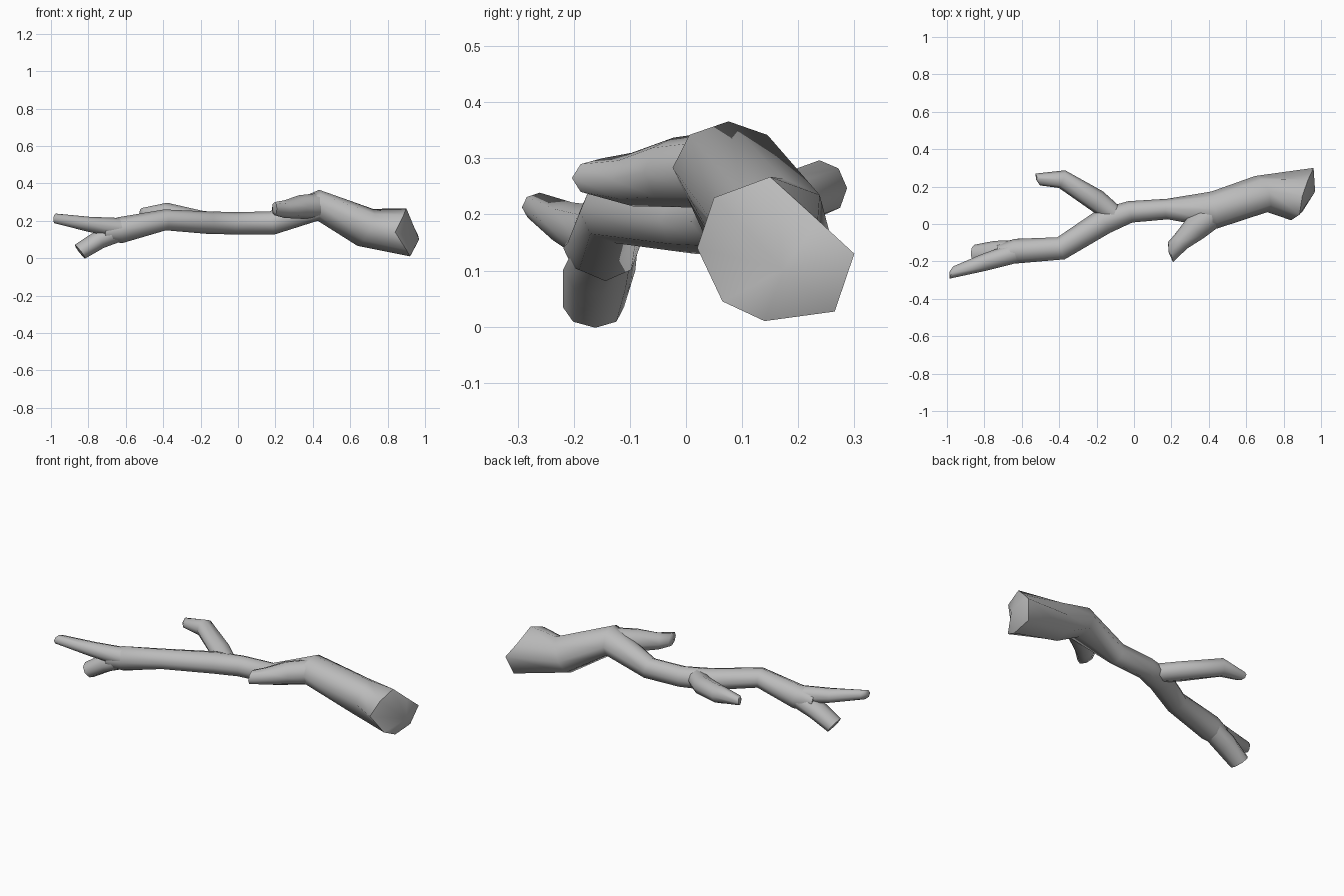
import bpy, bmesh, math
from mathutils import Vector

cube = bpy.data.objects.get("Cube")
if cube:
    bpy.data.objects.remove(cube, do_unlink=True)

bark = bpy.data.materials.new("grey_bark")
bark.use_nodes = True
bark.diffuse_color = (0.5, 0.5, 0.5, 1)
bark.node_tree.nodes["Principled BSDF"].inputs["Base Color"].default_value = (0.5, 0.5, 0.5, 1)

SIDES = 8


def limb(name, rings, end_normal=None, end_points=None, tip=0.01):
    """Loft rings of (x, y, z, half width, half height), then cap both ends."""
    bm = bmesh.new()
    centres = [Vector(r[:3]) for r in rings]
    loops = []
    for i, r in enumerate(rings):
        before, after = centres[max(i - 1, 0)], centres[min(i + 1, len(rings) - 1)]
        t = (after - before).normalized()
        if end_normal and i == len(rings) - 1:
            t = Vector(end_normal).normalized()
        side = Vector((-t.y, t.x, 0)).normalized()
        up = t.cross(side)
        loop = []
        for k in range(SIDES):
            a = math.tau * k / SIDES
            loop.append(bm.verts.new(centres[i] + side * r[3] * math.cos(a) + up * r[4] * math.sin(a)))
        loops.append(loop)
    if end_points:
        loops.append([bm.verts.new(p) for p in end_points])
    for a, b in zip(loops, loops[1:]):
        for k in range(SIDES):
            n = (k + 1) % SIDES
            bm.faces.new((a[k], a[n], b[n], b[k]))
    bm.faces.new(loops[0])
    # Slightly domed cap at the far end
    last = loops[-1]
    mid = sum((v.co for v in last), Vector()) / SIDES
    peak = bm.verts.new(mid + t * tip)
    for k in range(SIDES):
        bm.faces.new((last[k], last[(k + 1) % SIDES], peak))
    bmesh.ops.recalc_face_normals(bm, faces=bm.faces)
    mesh = bpy.data.meshes.new(name)
    bm.to_mesh(mesh)
    bm.free()
    mesh.materials.append(bark)
    ob = bpy.data.objects.new(name, mesh)
    bpy.context.collection.objects.link(ob)
    bpy.ops.object.select_all(action='DESELECT')
    bpy.context.view_layer.objects.active = ob
    ob.select_set(True)
    bpy.ops.object.shade_smooth_by_angle(angle=math.radians(58))
    return ob


# Main stem, thin fork end to thick broken end
limb("main_stem", [
    (-.72, -.165, .14, .055, .05),
    (-.63, -.145, .15, .066, .07),
    (-.39, -.13, .205, .062, .056),
    (-.16, .015, .19, .07, .06),
    (-.02, .065, .187, .058, .06),
    (.18, .08, .188, .055, .063),
    (.43, .075, .283, .1, .083),
    (.68, .16, .165, .102, .108),
], end_points=[
    (.96, .3, .13), (.93, .235, .19), (.9, .15, .267), (.885, .05, .23),
    (.84, .02, .14), (.9, .065, .045), (.92, .14, .01), (.93, .265, .027),
], tip=.07)

# Side branches
limb("back_branch", [
    (-.08, .03, .19, .05, .05),
    (-.2, .125, .205, .06, .05),
    (-.385, .24, .247, .05, .05),
    (-.515, .238, .245, .034, .024),
], end_normal=(-1, -.4, .1), tip=.008)
limb("front_stub", [
    (.45, .07, .28, .07, .07),
    (.33, -.02, .275, .07, .062),
    (.25, -.095, .262, .05, .048),
    (.195, -.15, .265, .055, .035),
], end_normal=(-1, -.25, 0))

# Forked twigs at the thin end
limb("upper_twig", [
    (-.62, -.15, .16, .055, .055),
    (-.8, -.205, .182, .046, .04),
    (-.978, -.26, .213, .034, .026),
], end_normal=(-1, .3, .1))
limb("lower_twig", [
    (-.62, -.14, .15, .055, .055),
    (-.74, -.155, .1, .065, .05),
    (-.845, -.165, .035, .055, .046),
], end_normal=(-.8, -.1, -.6), tip=.005)
